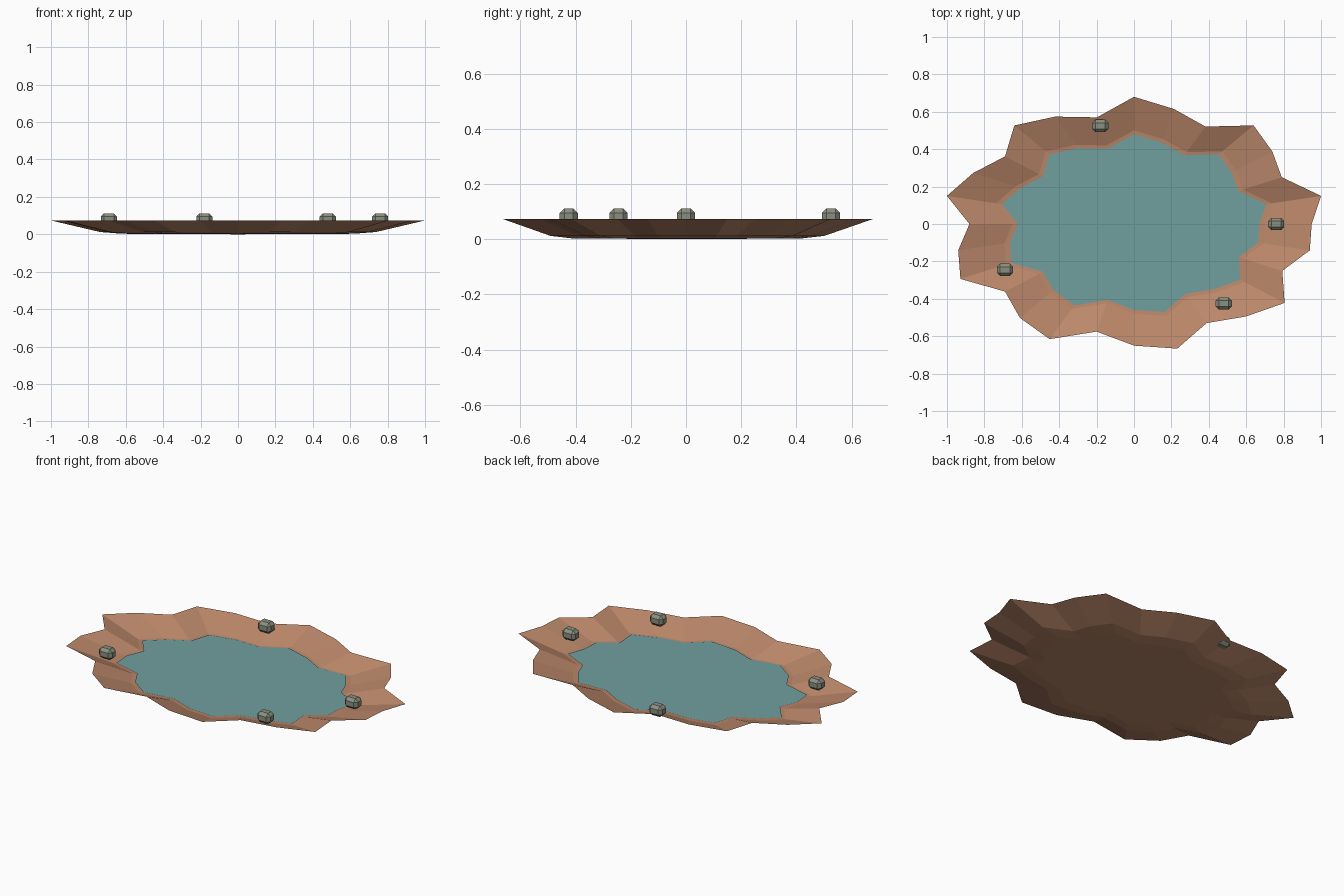
import bpy
import bmesh
from math import cos, sin, tau

default = bpy.data.objects.get("Cube")
if default:
    bpy.data.objects.remove(default, do_unlink=True)

# Jagged outline: one radius per equal angle step, flattened in y
OUTLINE = [0.95, 1.026, 0.877, 0.946, 1.026, 0.88, 0.96, 1.035, 0.89, 0.97,
           1.026, 0.882, 0.955, 1.026, 0.88, 0.964, 1.03, 0.882, 0.978, 1.04,
           0.898, 0.99, 1.04, 0.895, 0.962, 1.03, 0.88, 0.964]
FLATTEN = 0.657


def make_material(name, colour):
    mat = bpy.data.materials.new(name)
    mat.use_nodes = True
    mat.diffuse_color = (*colour, 1)
    mat.node_tree.nodes["Principled BSDF"].inputs["Base Color"].default_value = (*colour, 1)
    return mat


def add_object(name, bm, mat):
    bm.normal_update()
    mesh = bpy.data.meshes.new(name)
    bm.to_mesh(mesh)
    bm.free()
    mesh.materials.append(mat)
    obj = bpy.data.objects.new(name, mesh)
    bpy.context.collection.objects.link(obj)
    return obj


def add_ring(bm, scale, z):
    verts = []
    for i, radius in enumerate(OUTLINE):
        a = tau * i / len(OUTLINE)
        r = radius * scale
        verts.append(bm.verts.new((r * cos(a), r * sin(a) * FLATTEN, z)))
    return verts


def make_dish(name, rings, centre_z, mat):
    """Nested outline rings joined by quads and closed by a centre fan."""
    bm = bmesh.new()
    loops = [add_ring(bm, scale, z) for scale, z in rings]
    n = len(OUTLINE)
    for outer, inner in zip(loops, loops[1:]):
        for i in range(n):
            j = (i + 1) % n
            bm.faces.new((outer[i], outer[j], inner[j], inner[i]))
    centre = bm.verts.new((0, 0, centre_z))
    last = loops[-1]
    for i in range(n):
        bm.faces.new((last[i], last[(i + 1) % n], centre))
    return add_object(name, bm, mat)


def make_stone(name, x, y, mat):
    """Chamfered block."""
    bm = bmesh.new()
    bmesh.ops.create_cube(bm, size=1)
    bmesh.ops.scale(bm, vec=(0.086, 0.066, 0.064), verts=bm.verts)
    bmesh.ops.bevel(bm, geom=bm.edges[:], offset=0.017, segments=1,
                    affect='EDGES', profile=0.5)
    obj = add_object(name, bm, mat)
    obj.location = (x, y, 0.08)
    return obj


soil = make_material("terracotta soil", (0.50, 0.246, 0.144))
water = make_material("teal water", (0.162, 0.352, 0.342))
rock = make_material("grey stone", (0.26, 0.28, 0.22))

# Earth basin: sloped bank, shallow shelf, nearly flat bed
make_dish("pond_basin", [(0.974 / 0.974, 0.074), (0.737, 0.012), (0.62, 0.003)], 0, soil)

# Water sheet
make_dish("water_surface", [(0.706, 0.014)], 0.014, water)

# Stones on the bank
for side, x, y in [("back", -0.18, 0.525), ("left", 0.76, 0),
                   ("front_left", 0.48, -0.425), ("front_right", -0.69, -0.245)]:
    make_stone(side + "_stone", x, y, rock)
